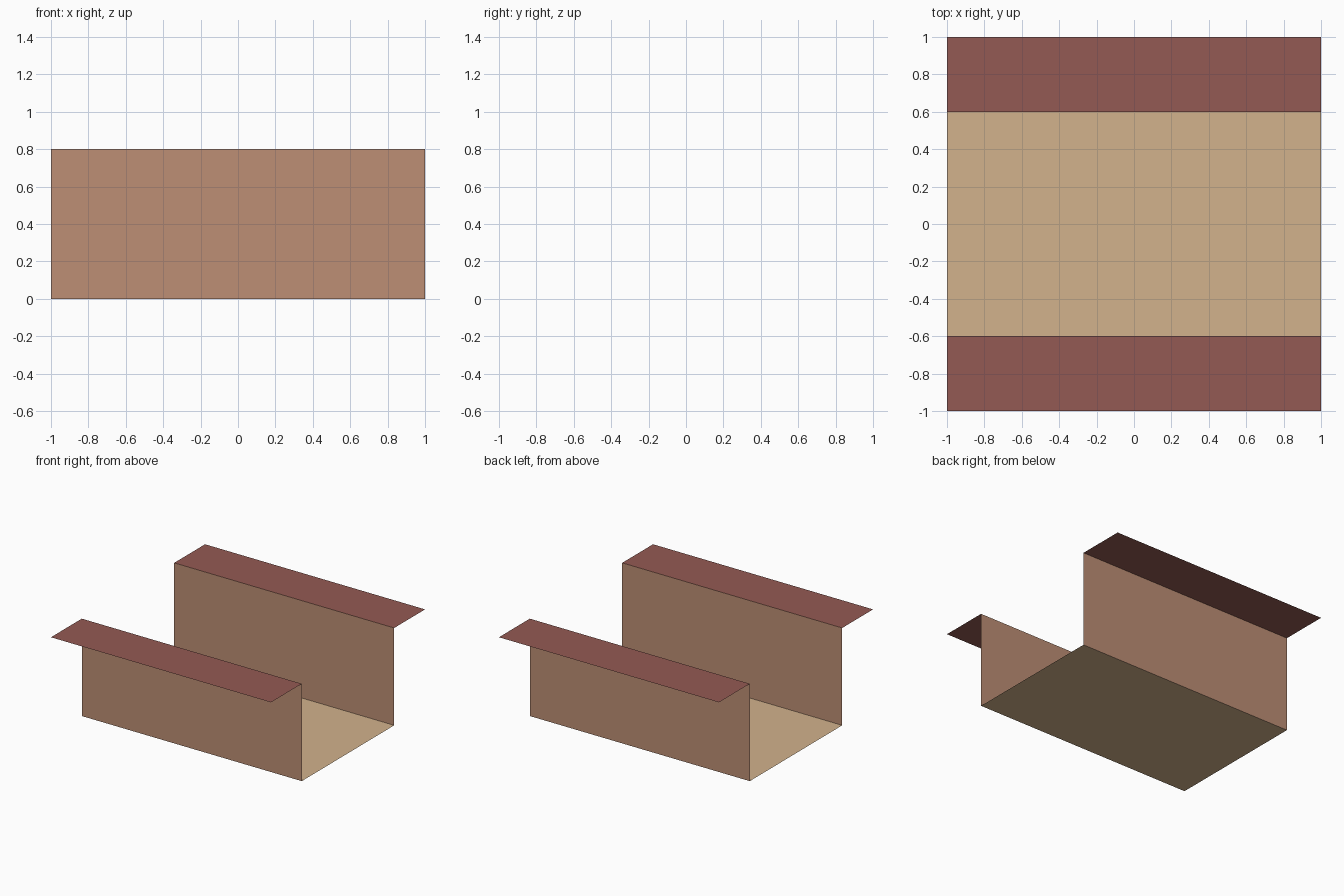
import bpy, bmesh

if "Cube" in bpy.data.objects:
    bpy.data.objects.remove(bpy.data.objects["Cube"])


def srgb(*rgb):
    lin = [(c / 255 / 12.92) if c / 255 <= 0.04045 else ((c / 255 + 0.055) / 1.055) ** 2.4 for c in rgb]
    return (*lin, 1.0)


def material(name, *rgb):
    m = bpy.data.materials.new(name)
    m.diffuse_color = srgb(*rgb)
    m.use_nodes = True
    m.node_tree.nodes["Principled BSDF"].inputs["Base Color"].default_value = m.diffuse_color
    return m


tan = material("tan", 210, 178, 140)
clay = material("clay", 189, 143, 117)
brick = material("brick red", 148, 90, 83)


def strip(name, start, end, mat, mirrored=False):
    """Thin sheet swept along x from a two-point (y, z) section."""
    bm = bmesh.new()
    a, b = [[bm.verts.new((x, y, z)) for y, z in (start, end)] for x in (-1, 1)]
    bm.faces.new((a[0], b[0], b[1], a[1]))
    mesh = bpy.data.meshes.new(name)
    bm.to_mesh(mesh)
    bm.free()
    mesh.materials.append(mat)
    obj = bpy.data.objects.new(name, mesh)
    bpy.context.collection.objects.link(obj)
    if mirrored:
        mod = obj.modifiers.new("mirror", 'MIRROR')
        mod.use_axis = (False, True, False)
        mod.use_mirror_merge = False
    return obj


# Channel floor
strip("floor", (-0.6, 0), (0.6, 0), tan)
# Upright walls on both sides
strip("side_walls", (0.6, 0), (0.6, 0.8), clay, True)
# Outward flanges along the wall tops
strip("top_flanges", (0.6, 0.8), (1.0, 0.8), brick, True)
